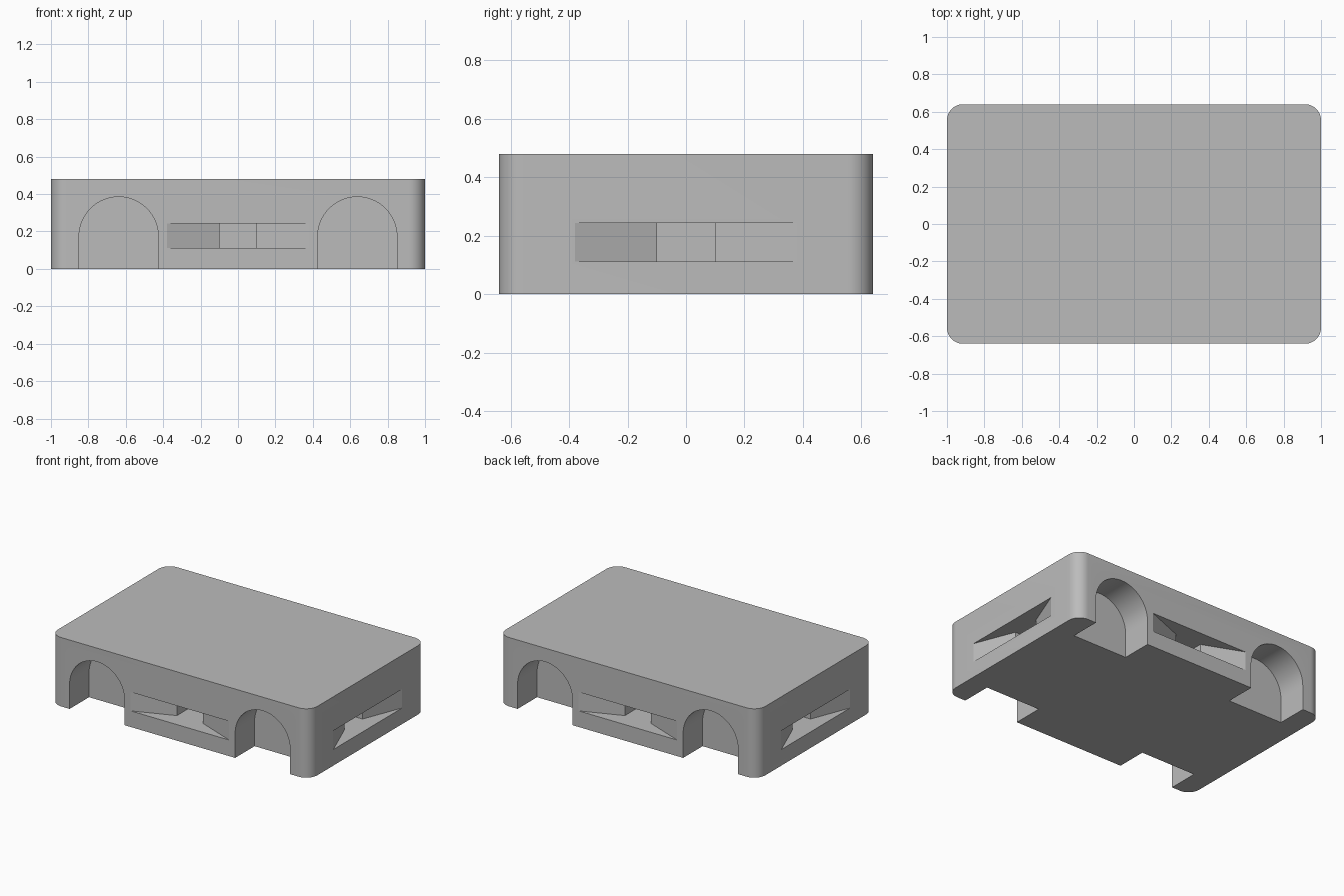
import bpy, bmesh, math
from mathutils import Matrix

cube = bpy.data.objects.get("Cube")
if cube:
    bpy.data.objects.remove(cube, do_unlink=True)

HALF_X, HALF_Y, HEIGHT = 1.0, 0.64, 0.48
CORNER = 0.085

grey = bpy.data.materials.new("light_grey")
grey.use_nodes = True
colour = (0.5, 0.5, 0.5, 1)
grey.diffuse_color = colour
grey.node_tree.nodes["Principled BSDF"].inputs["Base Color"].default_value = colour


def prism(name, outline, low, high, matrix=Matrix()):
    """Extrude a 2D outline along z, then place it with a matrix."""
    bm = bmesh.new()
    face = bm.faces.new([bm.verts.new((x, y, low)) for x, y in outline])
    top = bmesh.ops.extrude_face_region(bm, geom=[face])
    verts = [v for v in top["geom"] if isinstance(v, bmesh.types.BMVert)]
    bmesh.ops.translate(bm, verts=verts, vec=(0, 0, high - low))
    bmesh.ops.transform(bm, matrix=matrix, verts=bm.verts)
    bmesh.ops.recalc_face_normals(bm, faces=bm.faces)
    mesh = bpy.data.meshes.new(name)
    bm.to_mesh(mesh)
    bm.free()
    mesh.materials.append(grey)
    obj = bpy.data.objects.new(name, mesh)
    bpy.context.collection.objects.link(obj)
    return obj


def arc(cx, cy, r, start, end, steps):
    angles = [math.radians(start + (end - start) * i / steps) for i in range(steps + 1)]
    return [(cx + r * math.cos(a), cy + r * math.sin(a)) for a in angles]


# Block with rounded vertical corners
outline = []
for k, (sx, sy) in enumerate([(1, 1), (-1, 1), (-1, -1), (1, -1)]):
    outline += arc(sx * (HALF_X - CORNER), sy * (HALF_Y - CORNER), CORNER,
                   90 * k, 90 * k + 90, 12)
body = prism("body", outline, 0, HEIGHT)

cutters = []

# Arched recesses, two in the front and two in the back
ARCH_R, ARCH_DEPTH, SPRING = 0.212, 0.214, 0.173
upright = Matrix.Rotation(math.pi / 2, 4, "X")
for side in (1, -1):
    for x in (-0.638, 0.638):
        arch = [(x - ARCH_R, -0.1), (x + ARCH_R, -0.1)] + arc(x, SPRING, ARCH_R, 0, 180, 32)
        near, far = sorted((side * (HALF_Y - ARCH_DEPTH), side * (HALF_Y + 0.1)))
        cutters.append(prism("arch_cutter", arch, near, far, upright))

# Flared slots, one in the middle of every side
for turn, reach in enumerate((HALF_Y, HALF_X, HALF_Y, HALF_X)):
    half = [(0.1, 0.24), (0.1, 0.11), (0.38, 0), (0.38, -0.05)]
    slot = [(x, d - reach) for x, d in half]
    slot += [(-x, y) for x, y in reversed(slot)]
    cutters.append(prism("slot_cutter", slot, 0.112, 0.243,
                         Matrix.Rotation(turn * math.pi / 2, 4, "Z")))

# Cut the recesses and drop the cutters
for cutter in cutters:
    cut = body.modifiers.new("cut", "BOOLEAN")
    cut.operation = "DIFFERENCE"
    cut.solver = "EXACT"
    cut.object = cutter
    cutter.hide_render = True
bpy.context.view_layer.objects.active = body
body.select_set(True)
for mod in list(body.modifiers):
    bpy.ops.object.modifier_apply(modifier=mod.name)
for cutter in cutters:
    bpy.data.objects.remove(cutter, do_unlink=True)

bpy.ops.object.shade_smooth_by_angle(angle=math.radians(20))
